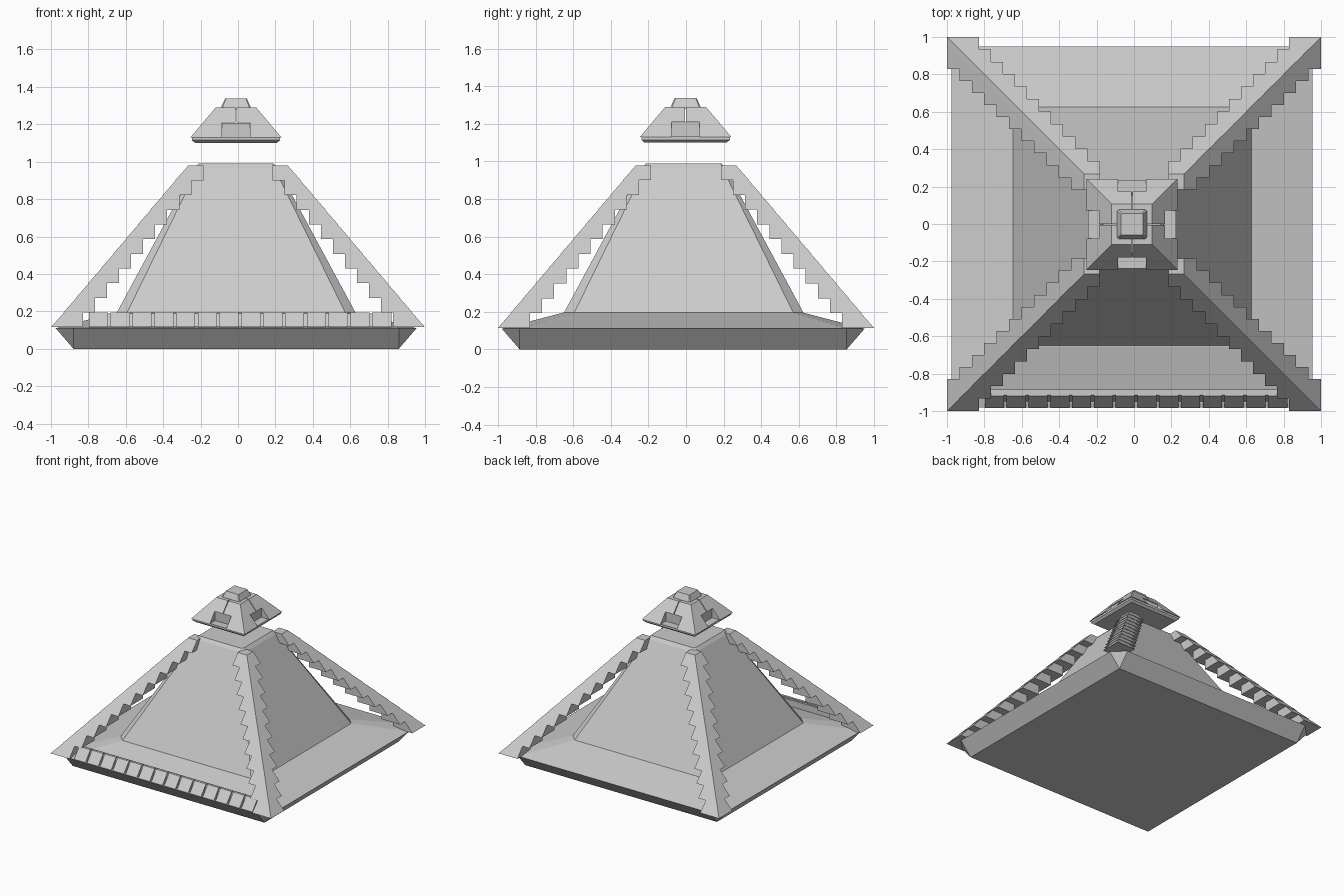
import bpy, bmesh

if "Cube" in bpy.data.objects:
    bpy.data.objects.remove(bpy.data.objects["Cube"])

stone = bpy.data.materials.new("grey_stone")
stone.diffuse_color = (0.6, 0.6, 0.6, 1)
stone.use_nodes = True
stone.node_tree.nodes["Principled BSDF"].inputs["Base Color"].default_value = stone.diffuse_color


def finish(bm, name):
    bmesh.ops.remove_doubles(bm, verts=bm.verts, dist=1e-5)
    bmesh.ops.recalc_face_normals(bm, faces=bm.faces)
    me = bpy.data.meshes.new(name)
    bm.to_mesh(me)
    bm.free()
    me.materials.append(stone)
    ob = bpy.data.objects.new(name, me)
    bpy.context.collection.objects.link(ob)
    return ob


def loft(bm, rings):
    """Skin stacked rings of equal point count and close both ends."""
    rows = [[bm.verts.new(p) for p in r] for r in rings]
    for a, b in zip(rows, rows[1:]):
        for i in range(len(a)):
            j = (i + 1) % len(a)
            bm.faces.new((a[i], a[j], b[j], b[i]))
    bm.faces.new(rows[0][::-1])
    bm.faces.new(rows[-1])


def rect(x0, x1, y0, y1, z):
    return [(x0, y0, z), (x1, y0, z), (x1, y1, z), (x0, y1, z)]


def octagon(h, c, z, cx, cy):
    """Square of half size h with corners cut back to c."""
    pts = [(-c, -h), (c, -h), (h, -c), (h, c), (c, h), (-c, h), (-h, c), (-h, -c)]
    return [(cx + x, cy + y, z) for x, y in pts]


def tower(name, levels, cx, cy):
    bm = bmesh.new()
    loft(bm, [octagon(h, c, z, cx, cy) for h, c, z in levels])
    return finish(bm, name)


def stepped_corner(name, sx, sy, steps, cx=0, cy=0):
    """Stack of corner blocks: (z0, z1, inner, outer_bottom, outer_top)."""
    bm = bmesh.new()
    for z0, z1, a, b0, b1 in steps:
        loft(bm, [[(cx + sx * x, cy + sy * y, z) for x, y, z in rect(a, b, a, b, z)]
                  for b, z in ((b0, z0), (b1, z1))])
    return finish(bm, name)


corners = {"front_left": (-1, -1), "front_right": (1, -1),
           "back_right": (1, 1), "back_left": (-1, 1)}

# Base slab with cut corners and a gently sloping top
tower("base", [(0.87, 0.8699, 0), (0.965, 0.87, 0.11), (0.64, 0.585, 0.195)], -0.01, -0.015)

# Inner pyramid with narrow chamfered edges
tower("inner_pyramid", [(0.64, 0.585, 0.19), (0.222, 0.205, 0.965), (0.2, 0.188, 0.99)],
      -0.01, -0.012)

# Stepped ridges up the four corners
N, Z0, H = 11, 0.115, 0.0785
steps = []
for i in range(N):
    outer = 1.0 - 0.0664 * i
    steps.append((Z0 + i * H, Z0 + (i + 1) * H, 0.83 - 0.0645 * i,
                  outer, outer - 0.0664 - 0.003))
for label, (sx, sy) in corners.items():
    stepped_corner("ridge_" + label, sx, sy, steps)

# Row of sloping blocks along the front edge
bm = bmesh.new()
pitch = 0.1165
for i in range(14):
    x = -0.797 + i * pitch
    loft(bm, [rect(x, x + 0.102, -0.985, -0.9, 0.115),
              rect(x, x + 0.102, -0.92, -0.9, 0.195)])
finish(bm, "front_blocks")
bm = bmesh.new()
loft(bm, [rect(-0.797, 0.82, -0.955, -0.885, 0.105),
          rect(-0.797, 0.82, -0.915, -0.885, 0.188)])
finish(bm, "front_block_backing")

# Floating capstone: bottom plate, notched corner blocks, core and tip
CX, CY = -0.011, -0.002
tower("capstone_plate", [(0.218, 0.217, 1.10), (0.236, 0.235, 1.115), (0.236, 0.235, 1.132)], CX, CY)
tower("capstone_core", [(0.172, 0.171, 1.125), (0.172, 0.171, 1.208)], CX, CY)
cap_steps = [(1.13, 1.21, 0.075, 0.243, 0.176), (1.21, 1.29, 0.003, 0.176, 0.108)]
for label, (sx, sy) in corners.items():
    stepped_corner("capstone_" + label, sx, sy, cap_steps, CX, CY)
tower("capstone_tip", [(0.082, 0.072, 1.28), (0.078, 0.07, 1.295), (0.058, 0.053, 1.337)], CX, CY)
